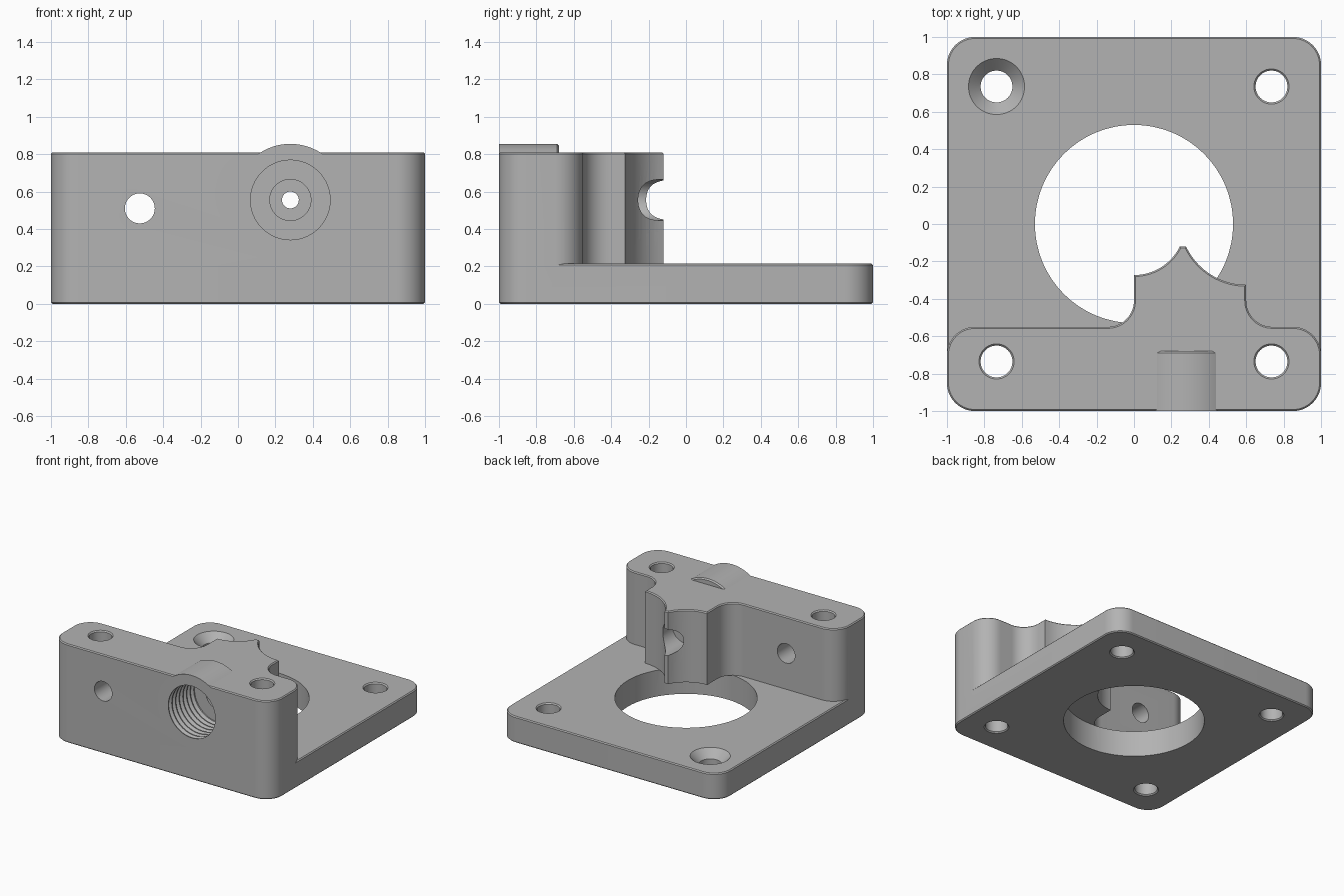
import bpy, bmesh
from math import sin, cos, pi, radians
from mathutils import Matrix, Vector

if "Cube" in bpy.data.objects:
    bpy.data.objects.remove(bpy.data.objects["Cube"])

grey = bpy.data.materials.new("plain_grey")
grey.use_nodes = True
grey.diffuse_color = (0.45, 0.45, 0.45, 1)
grey.node_tree.nodes["Principled BSDF"].inputs["Base Color"].default_value = (0.45, 0.45, 0.45, 1)

ALONG_Y = Matrix.Rotation(-pi / 2, 4, "X")      # local z -> world y
ALONG_X = Matrix(((0, 0, 1, 0), (1, 0, 0, 0), (0, 1, 0, 0), (0, 0, 0, 1)))


def arc(cx, cy, r, start, end, n=14):
    angles = [radians(start + (end - start) * i / n) for i in range(n + 1)]
    return [(cx + r * cos(a), cy + r * sin(a)) for a in angles]


def finish(name, bm, matrix=None):
    if matrix:
        bm.transform(matrix)
    bmesh.ops.recalc_face_normals(bm, faces=bm.faces)
    mesh = bpy.data.meshes.new(name)
    bm.to_mesh(mesh)
    bm.free()
    mesh.materials.append(grey)
    ob = bpy.data.objects.new(name, mesh)
    bpy.context.collection.objects.link(ob)
    return ob


def prism(name, points, low, high, bevel_levels=(), matrix=None):
    """Extrude a profile along z, softening the rims at the given levels."""
    bm = bmesh.new()
    base = bm.faces.new([bm.verts.new((x, y, low)) for x, y in points])
    top = bmesh.ops.extrude_face_region(bm, geom=[base], use_keep_orig=True)["geom"]
    bmesh.ops.translate(bm, vec=(0, 0, high - low),
                        verts=[v for v in top if isinstance(v, bmesh.types.BMVert)])
    rims = [e for e in bm.edges
            if any(all(abs(v.co.z - lv) < 1e-5 for v in e.verts) for lv in bevel_levels)]
    if rims:
        bmesh.ops.bevel(bm, geom=rims, offset=0.008, segments=1, affect="EDGES")
    return finish(name, bm, matrix)


def lathe(name, steps, place):
    """Stack of rings (radius, height), capped at both ends."""
    bm = bmesh.new()
    rings = [[bm.verts.new((x, y, h)) for x, y in arc(0, 0, r, 0, 360, 64)[:-1]]
             for r, h in steps]
    for a, b in zip(rings, rings[1:]):
        for i in range(64):
            j = (i + 1) % 64
            bm.faces.new((a[i], a[j], b[j], b[i]))
    bm.faces.new(rings[0])
    bm.faces.new(rings[-1])
    return finish(name, bm, place)


def combine(target, tool, operation):
    mod = target.modifiers.new(tool.name, "BOOLEAN")
    mod.operation, mod.solver, mod.object = operation, "EXACT", tool
    bpy.context.view_layer.objects.active = target
    bpy.ops.object.modifier_apply(modifier=mod.name)
    bpy.data.objects.remove(tool)


def at(x, y, z=0.0):
    return Matrix.Translation(Vector((x, y, z)))


# Base plate with rounded corners
PLATE_TOP = 0.215
front_corners = arc(-0.85, -0.85, 0.15, 180, 270) + arc(0.85, -0.85, 0.15, 270, 360)
plate_outline = front_corners + arc(0.85, 0.85, 0.15, 0, 90) + arc(-0.85, 0.85, 0.15, 90, 180)
body = prism("mounting_bracket", plate_outline, 0, PLATE_TOP, (0, PLATE_TOP))

# Upright block with a guide nose scooped by two round clearances
block_outline = (front_corners
                 + arc(0.85, -0.7, 0.15, 0, 90)
                 + arc(0.74, -0.41, 0.14, 270, 180)
                 + arc(0.6, 0.03, 0.355, 270, 205)
                 + arc(0, 0, 0.273, 334, 270)
                 + arc(-0.14, -0.41, 0.14, 0, -90)
                 + arc(-0.85, -0.7, 0.15, 90, 180))
combine(body, prism("upright_block", block_outline, 0.1, 0.81, (0.81,)), "UNION")

# Raised boss around the threaded socket
AXIS = at(0.28, 0, 0.555) @ ALONG_Y
boss = lathe("socket_boss", [(0.3, -1), (0.3, -0.69), (0.29, -0.68)], AXIS)
combine(body, boss, "UNION")

# Large centre opening through the plate only
combine(body, lathe("centre_hole", [(0.53, -0.1), (0.53, PLATE_TOP + 0.0005)], at(0, 0)),
        "DIFFERENCE")

# Arched relief under the nose
relief = [(0.1, 0.2152), (0.1, 0.385)] + arc(-0.153, 0.245, 0.14, 90, 180) + [(-0.293, 0.2152)]
combine(body, prism("nose_relief", relief, -0.1, 0.75, (), ALONG_X), "DIFFERENCE")

# Corner screw holes, with a countersink on the back right one
for x in (-0.735, 0.735):
    for y in (-0.735, 0.735):
        top = 0.81 if y < 0 else PLATE_TOP
        steps = [(0.094, -0.01), (0.094, 0), (0.085, 0.009)]
        if x < 0 < y:
            steps += [(0.085, top - 0.065), (0.15, top), (0.15, top + 0.05)]
        else:
            steps += [(0.085, top - 0.009), (0.094, top), (0.094, top + 0.05)]
        combine(body, lathe("screw_hole", steps, at(x, y)), "DIFFERENCE")

# Cross hole through the block
combine(body, lathe("cross_hole", [(0.08, -1.1), (0.08, -0.4)], at(-0.525, 0, 0.51) @ ALONG_Y),
        "DIFFERENCE")

# Stepped guide bore along the socket axis
bore = [(0.11, -0.8), (0.11, -0.6), (0.045, -0.6), (0.045, -0.38), (0.11, -0.38), (0.11, 0.1)]
combine(body, lathe("guide_bore", bore, AXIS), "DIFFERENCE")

# Threaded socket: V grooves along the socket wall
PITCH = 0.0476
thread = [(0.213, -1.05)]
for i in range(7):
    y = -1.0 + i * PITCH
    thread += [(0.213, y + 0.004), (0.236, y + PITCH / 2), (0.213, y + PITCH - 0.004)]
thread.append((0.213, -0.66))
combine(body, lathe("socket_thread", thread, AXIS), "DIFFERENCE")

# Smooth shading with crisp edges
bpy.ops.object.select_all(action="DESELECT")
body.select_set(True)
bpy.context.view_layer.objects.active = body
bpy.ops.object.shade_smooth_by_angle(angle=radians(30))
